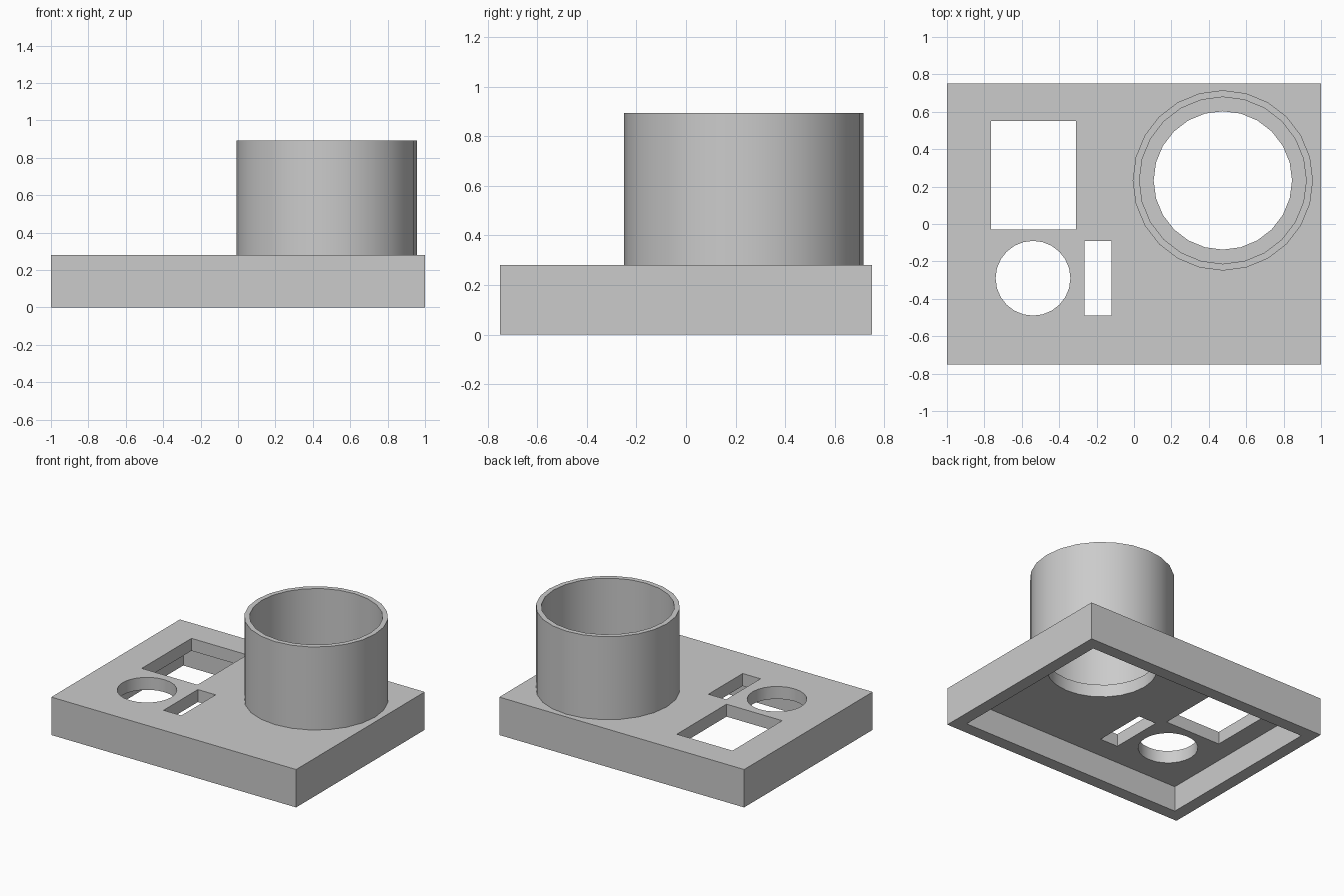
import bpy
import math

cube = bpy.data.objects.get("Cube")
if cube:
    bpy.data.objects.remove(cube, do_unlink=True)

grey = bpy.data.materials.new("light_grey")
grey.use_nodes = True
grey.diffuse_color = (0.6, 0.6, 0.6, 1)
grey.node_tree.nodes["Principled BSDF"].inputs["Base Color"].default_value = (0.6, 0.6, 0.6, 1)

HEIGHT, WALL = 0.28, 0.092
TUBE_X, TUBE_Y, TUBE_TOP = 0.475, 0.233, 0.893


def box(name, x0, x1, y0, y1, z0, z1):
    bpy.ops.mesh.primitive_cube_add(
        size=1, location=((x0 + x1) / 2, (y0 + y1) / 2, (z0 + z1) / 2))
    ob = bpy.context.object
    ob.name = name
    ob.scale = (x1 - x0, y1 - y0, z1 - z0)
    bpy.ops.object.transform_apply(location=True, rotation=True, scale=True)
    ob.data.materials.append(grey)
    return ob


def cylinder(name, x, y, radius, z0, z1):
    bpy.ops.mesh.primitive_cylinder_add(
        vertices=24, radius=radius, depth=z1 - z0, location=(x, y, (z0 + z1) / 2))
    ob = bpy.context.object
    ob.name = name
    bpy.ops.object.transform_apply(location=True, rotation=True, scale=True)
    ob.data.materials.append(grey)
    return ob


def cut(target, cutter):
    cutter.hide_render = True
    mod = target.modifiers.new("cut", 'BOOLEAN')
    mod.operation = 'DIFFERENCE'
    mod.solver = 'EXACT'
    mod.object = cutter
    bpy.context.view_layer.objects.active = target
    bpy.ops.object.modifier_apply(modifier=mod.name)
    bpy.data.objects.remove(cutter, do_unlink=True)


def smooth(ob):
    bpy.ops.object.select_all(action='DESELECT')
    ob.select_set(True)
    bpy.context.view_layer.objects.active = ob
    bpy.ops.object.shade_smooth_by_angle(angle=math.radians(30))


# Panel: a shallow box, open underneath
panel = box("panel", -1, 1, -0.75, 0.75, 0, HEIGHT)
cut(panel, box("cavity", -1 + WALL, 1 - WALL, -0.75 + WALL, 0.75 - WALL,
               -0.1, HEIGHT - WALL))

# Openings through the top of the panel
cut(panel, box("large_window", -0.765, -0.31, -0.03, 0.55, 0.1, 0.5))
cut(panel, box("slot", -0.265, -0.12, -0.49, -0.09, 0.1, 0.5))
cut(panel, cylinder("round_hole", -0.54, -0.29, 0.2, 0.1, 0.5))
cut(panel, cylinder("tube_hole", TUBE_X, TUBE_Y, 0.37, 0.1, 0.5))
smooth(panel)

# Tube: an open collar standing on the panel, leaving a ledge around the hole
tube = cylinder("tube", TUBE_X, TUBE_Y, 0.482, HEIGHT - 0.02, TUBE_TOP)
cut(tube, cylinder("tube_bore", TUBE_X, TUBE_Y, 0.446, 0, 1.2))
smooth(tube)
